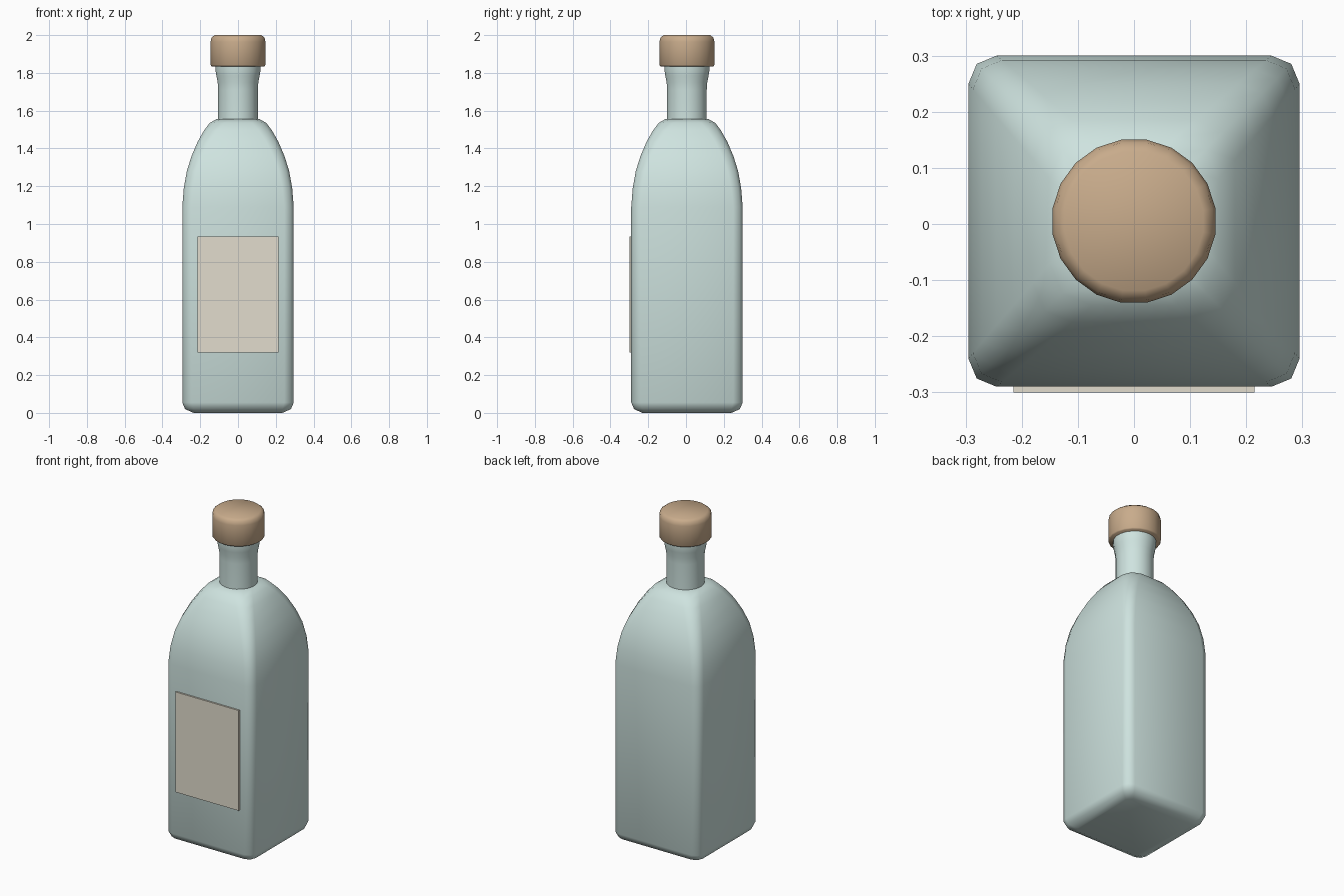
import bpy, bmesh, math

if "Cube" in bpy.data.objects:
    bpy.data.objects.remove(bpy.data.objects["Cube"])

CY = 0.005  # body, neck and cork axis in y


def material(name, rgb):
    m = bpy.data.materials.new(name)
    m.diffuse_color = (*rgb, 1)
    m.use_nodes = True
    m.node_tree.nodes["Principled BSDF"].inputs["Base Color"].default_value = m.diffuse_color
    return m


def loft(name, rings, mat, angle):
    """Bridge equal-length rings of points, cap both ends, smooth by angle."""
    bm = bmesh.new()
    loops = [[bm.verts.new(p) for p in ring] for ring in rings]
    n = len(loops[0])
    for a, b in zip(loops, loops[1:]):
        for i in range(n):
            j = (i + 1) % n
            bm.faces.new((a[i], a[j], b[j], b[i]))
    bm.faces.new(loops[0][::-1])
    bm.faces.new(loops[-1])
    me = bpy.data.meshes.new(name)
    bm.to_mesh(me)
    bm.free()
    ob = bpy.data.objects.new(name, me)
    bpy.context.collection.objects.link(ob)
    me.materials.append(mat)
    bpy.ops.object.select_all(action='DESELECT')
    ob.select_set(True)
    bpy.context.view_layer.objects.active = ob
    bpy.ops.object.shade_smooth_by_angle(angle=math.radians(angle))
    return ob


def square_ring(half, radius, z):
    """Square with corners rounded in two segments."""
    pts = []
    c = half - radius
    for q in range(4):
        mid = math.radians(45 + 90 * q)
        cx, cy = math.copysign(c, math.cos(mid)), math.copysign(c, math.sin(mid))
        for k in (-45, 0, 45):
            a = mid + math.radians(k)
            pts.append((cx + radius * math.cos(a), CY + cy + radius * math.sin(a), z))
    return pts


def round_ring(r, z, sides=20):
    return [(r * math.cos(2 * math.pi * (i + 0.5) / sides),
             CY + r * math.sin(2 * math.pi * (i + 0.5) / sides), z) for i in range(sides)]


glass = material("glass", (0.62, 0.77, 0.74))
cork = material("cork", (0.58, 0.41, 0.26))
paper = material("paper", (0.76, 0.72, 0.61))

# Body: rounded square with curved shoulders
body = [(0.235, 0.03, 0), (0.28, 0.045, 0.02), (0.295, 0.05, 0.055), (0.295, 0.05, 1.09),
        (0.287, 0.052, 1.19), (0.271, 0.055, 1.28), (0.246, 0.06, 1.36), (0.214, 0.065, 1.435),
        (0.18, 0.07, 1.495), (0.15, 0.075, 1.535), (0.115, 0.08, 1.555)]
loft("body", [square_ring(*p) for p in body], glass, 50)

# Neck with flared lip
neck = [(0.106, 1.53), (0.106, 1.71), (0.109, 1.75), (0.116, 1.785), (0.12, 1.81), (0.12, 1.85)]
loft("neck", [round_ring(*p) for p in neck], glass, 40)

# Cork stopper
stopper = [(0.142, 1.835), (0.147, 1.842), (0.147, 1.965), (0.142, 1.987), (0.125, 2.0)]
loft("stopper", [round_ring(*p) for p in stopper], cork, 60)

# Front label
bpy.ops.mesh.primitive_cube_add(size=1, location=(0, -0.2925, 0.6275))
label = bpy.context.object
label.name = "label"
label.scale = (0.43, 0.015, 0.615)
label.data.materials.append(paper)
